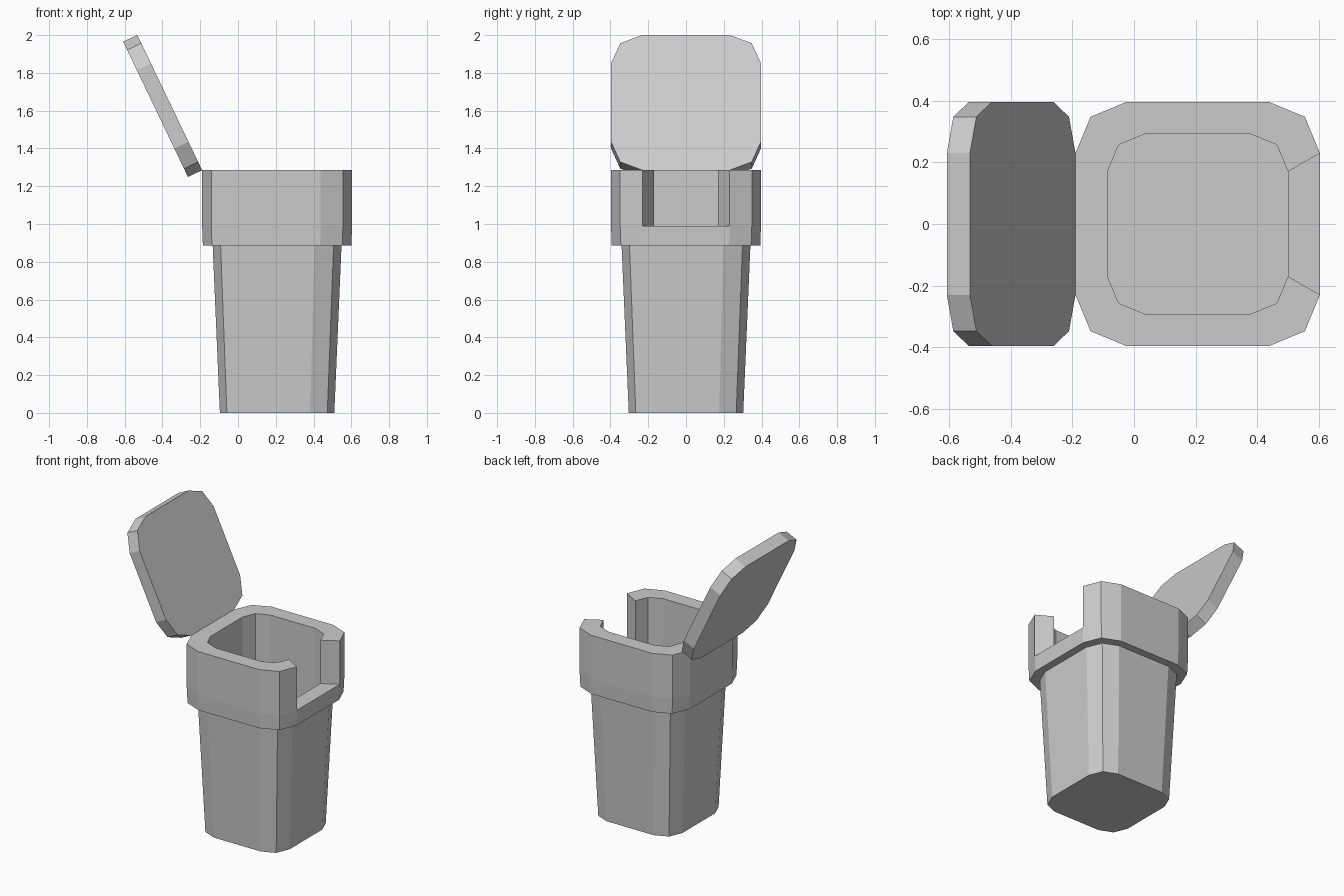
import bpy, bmesh, math
from mathutils import Matrix, Vector

if "Cube" in bpy.data.objects:
    bpy.data.objects.remove(bpy.data.objects["Cube"])

CX = 0.207      # body axis
H = 0.397       # half width of the rim
TOP = 1.285     # rim height


def outline(h):
    """Square with corners rounded in two segments; first and last points bound the +x flat."""
    s = 0.58 * h
    m = s + (h - s) * math.sqrt(0.5)
    quarter = [(h, s), (m, m), (s, h)]
    pts = []
    for k in range(4):
        c, d = [(1, 0), (0, 1), (-1, 0), (0, -1)][k]
        pts += [(x * c - y * d, x * d + y * c) for x, y in quarter]
    return pts


def ring(bm, h, z, cx):
    return [bm.verts.new((x + cx, y, z)) for x, y in outline(h)]


def finish(bm, name):
    bmesh.ops.recalc_face_normals(bm, faces=bm.faces[:])
    mesh = bpy.data.meshes.new(name)
    bm.to_mesh(mesh)
    bm.free()
    obj = bpy.data.objects.new(name, mesh)
    bpy.context.collection.objects.link(obj)
    return obj


# Bin body: tapered shell, collar, hollow inside, with the +x flat notched
bm = bmesh.new()
profile = [(0.303, 0), (0.341, 0.885), (0.393, 0.885), (H, 0.99),
           (H, TOP), (0.293, TOP), (0.293, 0.99), (0.293, 0.03)]
rings = [ring(bm, h, z, CX) for h, z in profile]
bm.faces.new(rings[0])
bm.faces.new(rings[-1])
for r in range(len(rings) - 1):
    a, b = rings[r], rings[r + 1]
    for i in range(12):
        j = (i + 1) % 12
        if i == 11 and 3 <= r <= 5:      # notch opening
            continue
        bm.faces.new((a[i], a[j], b[j], b[i]))
# Notch sill and cheeks
bm.faces.new((rings[3][11], rings[3][0], rings[6][0], rings[6][11]))
for i in (0, 11):
    bm.faces.new([rings[r][i] for r in (3, 4, 5, 6)])
finish(bm, "bin_body")

# Lid: flat slab swung open about the rear rim edge
bm = bmesh.new()
low, high = ring(bm, H, 0, H), ring(bm, H, 0.083, H)
bm.faces.new(low)
bm.faces.new(high)
for i in range(12):
    j = (i + 1) % 12
    bm.faces.new((low[i], low[j], high[j], high[i]))
lid = finish(bm, "lid")
lid.data.transform(Matrix.Translation(Vector((CX - H, 0, TOP)))
                   @ Matrix.Rotation(math.radians(-115.6), 4, 'Y'))
